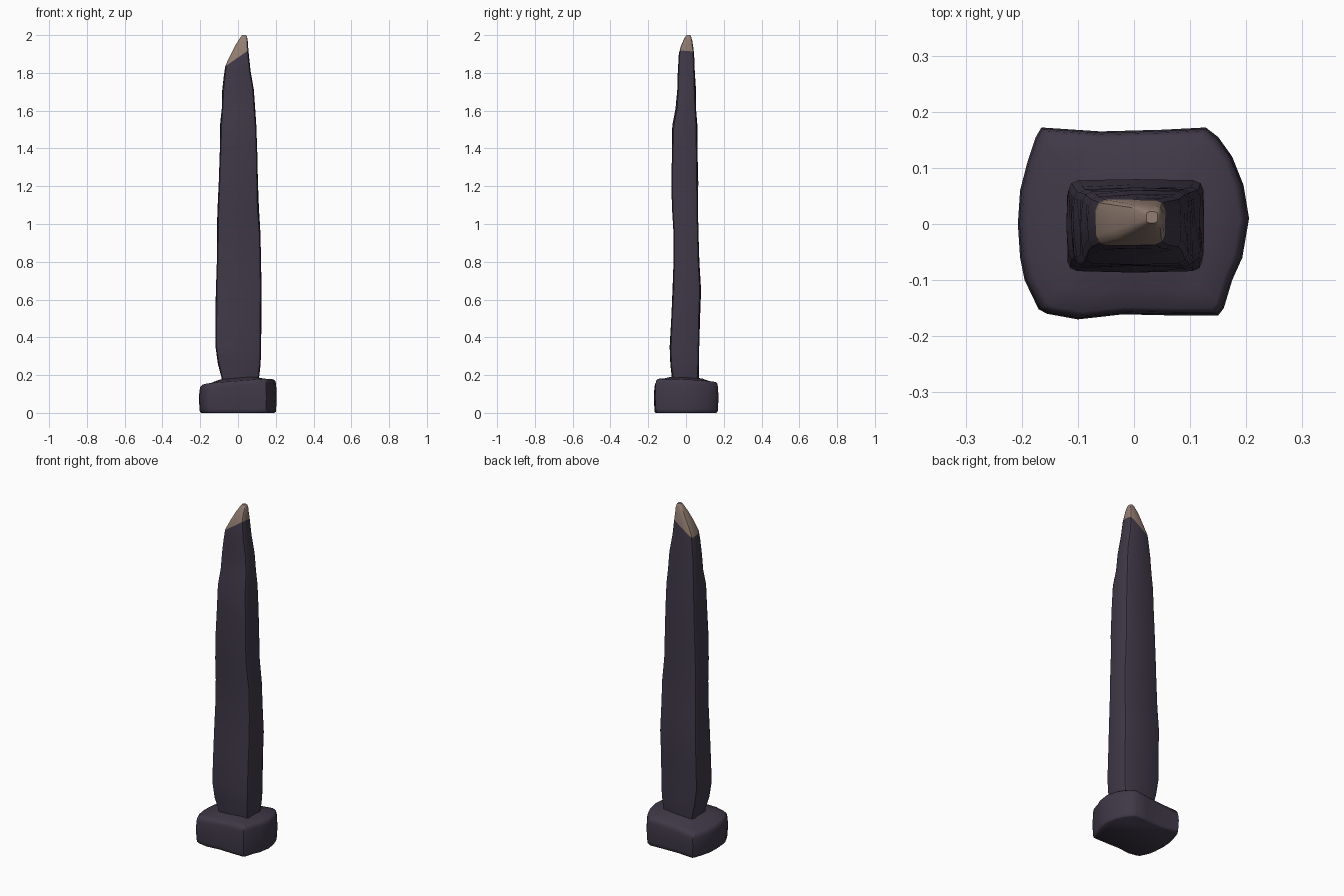
import bpy, bmesh, math, random
from mathutils import Vector

if "Cube" in bpy.data.objects:
    bpy.data.objects.remove(bpy.data.objects["Cube"])

random.seed(4)

def mat(name, rgb):
    m = bpy.data.materials.new(name)
    m.diffuse_color = (*rgb, 1)
    m.use_nodes = True
    m.node_tree.nodes["Principled BSDF"].inputs["Base Color"].default_value = m.diffuse_color
    return m

DARK = mat("dark violet stone", (0.050, 0.040, 0.064))
TAN = mat("pale broken stone", (0.285, 0.205, 0.165))

def loft(bm, rings):
    """Skin a stack of closed rings and cap both ends."""
    loops = [[bm.verts.new(p) for p in r] for r in rings]
    n = len(loops[0])
    for a, b in zip(loops, loops[1:]):
        for i in range(n):
            j = (i + 1) % n
            bm.faces.new((a[i], a[j], b[j], b[i]))
    bm.faces.new(loops[0][::-1])
    bm.faces.new(loops[-1])

def finish(name, bm, mats, angle):
    bmesh.ops.recalc_face_normals(bm, faces=bm.faces)
    me = bpy.data.meshes.new(name)
    bm.to_mesh(me)
    bm.free()
    ob = bpy.data.objects.new(name, me)
    bpy.context.collection.objects.link(ob)
    for m in mats:
        me.materials.append(m)
    bpy.ops.object.select_all(action='DESELECT')
    bpy.context.view_layer.objects.active = ob
    ob.select_set(True)
    bpy.ops.object.shade_smooth_by_angle(angle=math.radians(angle))
    return ob

def rect_ring(x0, x1, y0, y1, z, tilt=0.0, wear=0.0):
    """Worn rectangle: chamfered corners plus slightly uneven sides."""
    c = min(0.018, (x1 - x0) * 0.25, (y1 - y0) * 0.25)
    w = lambda: random.uniform(-wear, wear)
    xm, ym = (x0 + x1) / 2, (y0 + y1) / 2
    pts = [(x0 + c, y0), (xm, y0 + w()), (x1 - c, y0), (x1 - c * .3, y0 + c * .3), (x1, y0 + c),
           (x1 + w(), ym), (x1, y1 - c), (x1 - c * .3, y1 - c * .3), (x1 - c, y1), (xm, y1 + w()),
           (x0 + c, y1), (x0 + c * .3, y1 - c * .3), (x0, y1 - c), (x0 + w(), ym),
           (x0, y0 + c), (x0 + c * .3, y0 + c * .3)]
    return [(x, y, z + tilt * (x - xm)) for x, y in pts]

# Shaft: tapering sections (x0, x1, y0, y1, z, tilt)
SECTIONS = [
    (-0.085, 0.100, -0.070, 0.060, 0.13, 0), (-0.088, 0.112, -0.072, 0.065, 0.19, 0),
    (-0.105, 0.120, -0.083, 0.068, 0.26, 0), (-0.119, 0.122, -0.084, 0.070, 0.35, 0),
    (-0.118, 0.122, -0.078, 0.072, 0.50, 0), (-0.117, 0.124, -0.070, 0.078, 0.65, 0),
    (-0.112, 0.122, -0.066, 0.070, 0.80, 0), (-0.109, 0.119, -0.066, 0.066, 0.95, 0),
    (-0.107, 0.108, -0.074, 0.063, 1.08, 0), (-0.102, 0.105, -0.078, 0.062, 1.22, 0),
    (-0.096, 0.102, -0.074, 0.060, 1.38, 0), (-0.092, 0.097, -0.070, 0.058, 1.52, 0),
    (-0.086, 0.090, -0.052, 0.053, 1.61, 0), (-0.081, 0.084, -0.046, 0.049, 1.71, 0),
    (-0.073, 0.066, -0.043, 0.046, 1.80, 0.2), (-0.067, 0.056, -0.038, 0.043, 1.875, 0.6),
    (-0.036, 0.053, -0.028, 0.038, 1.925, 0.5), (-0.010, 0.051, -0.014, 0.033, 1.965, 0.4),
    (0.014, 0.046, -0.002, 0.026, 1.993, 0.2), (0.022, 0.042, 0.002, 0.022, 2.00, 0),
]
bm = bmesh.new()
loft(bm, [rect_ring(*s, wear=0.004 if s[4] < 1.85 else 0) for s in SECTIONS])
# Oblique break line separating the pale tip
p, nrm = Vector((-0.068, 0, 1.83)), Vector((-0.7, 0.1, 1)).normalized()
bmesh.ops.bisect_plane(bm, geom=bm.verts[:] + bm.edges[:] + bm.faces[:], plane_co=p, plane_no=nrm)
for f in bm.faces:
    f.material_index = int((f.calc_center_median() - p).dot(nrm) > 0)
finish("shaft", bm, [DARK, TAN], 35)

# Base: rough block with bowed ends and a sloping top
OUTLINE = [(-0.165, 0.172), (-0.175, 0.155), (-0.190, 0.11), (-0.203, 0.06), (-0.207, 0), (-0.203, -0.06),
           (-0.195, -0.10), (-0.170, -0.152), (-0.155, -0.160), (-0.10, -0.170), (-0.02, -0.161),
           (0.07, -0.163), (0.15, -0.163), (0.160, -0.150), (0.175, -0.10), (0.193, -0.06), (0.205, 0.01),
           (0.195, 0.07), (0.175, 0.12), (0.150, 0.155), (0.128, 0.172), (0.05, 0.168), (-0.06, 0.165)]

def top_z(x, y):
    return 0.163 + 0.08 * x - 0.05 * y

def base_ring(scale, z=None, drop=0.0):
    return [(x * scale, y * scale, z if z is not None else top_z(x * scale, y * scale) - drop)
            for x, y in OUTLINE]

bm = bmesh.new()
loft(bm, [base_ring(0.94, 0.0), base_ring(0.975, 0.006), base_ring(0.985, 0.022), base_ring(1.0, 0.08),
          base_ring(0.985, None, 0.028), base_ring(0.965, None, 0.010), base_ring(0.92, None, 0.001),
          base_ring(0.72, None, -0.004), base_ring(0.50, None, -0.018)])
finish("base", bm, [DARK], 50)
